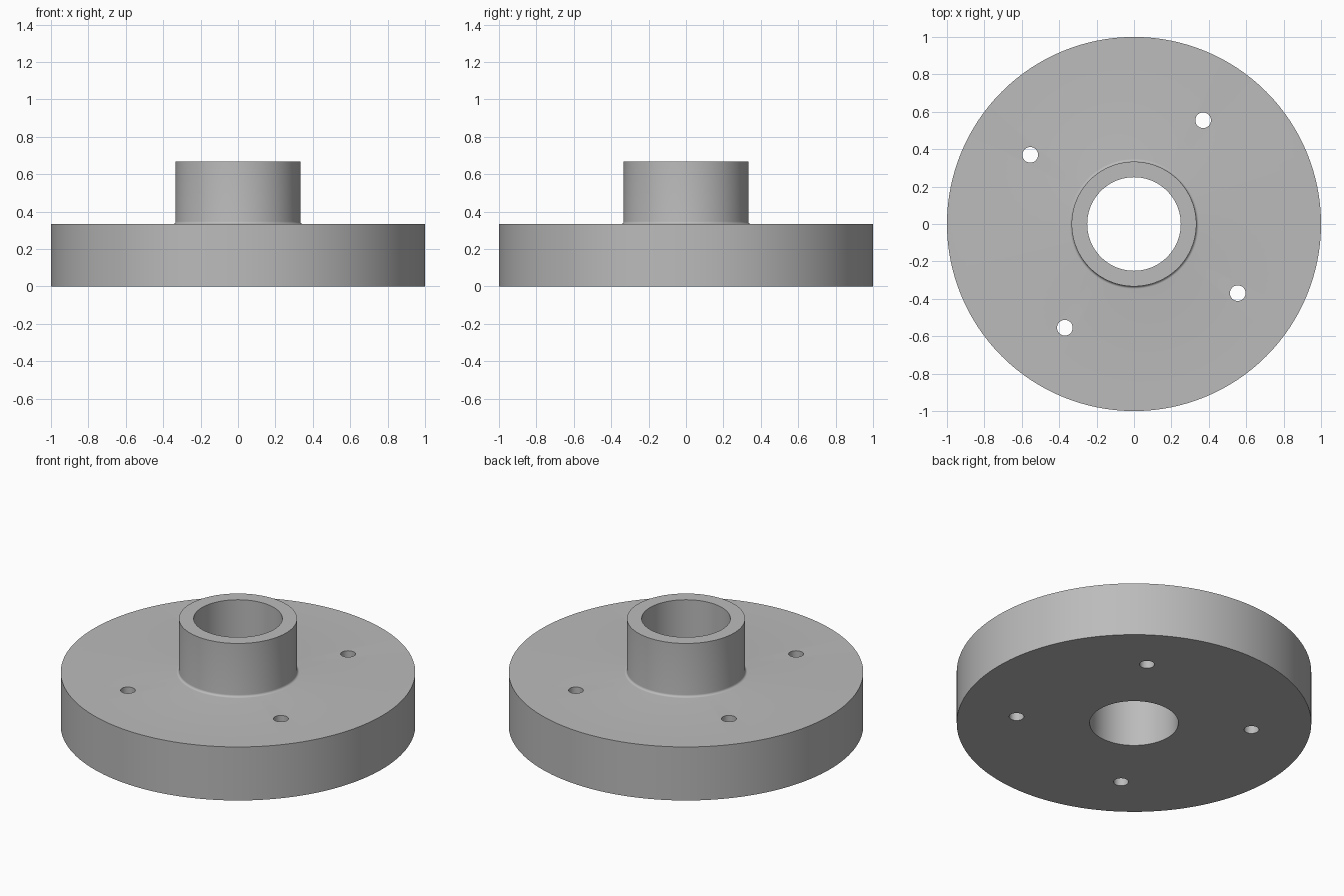
import bpy
import bmesh
from math import cos, sin, pi, radians, atan2

cube = bpy.data.objects.get("Cube")
if cube:
    bpy.data.objects.remove(cube, do_unlink=True)

RIM, HUB, BORE = 1.0, 1 / 3, 0.25
FLANGE_TOP, HUB_TOP = 1 / 3, 2 / 3
FILLET = 0.014
BOLT_CIRCLE, BOLT_RADIUS = 2 / 3, 0.042

steel = bpy.data.materials.new("grey_metal")
steel.use_nodes = True
grey = (0.5, 0.5, 0.5, 1)
steel.diffuse_color = grey
steel.node_tree.nodes["Principled BSDF"].inputs["Base Color"].default_value = grey


def lathe(name, profile, steps=128):
    """Revolve a closed (radius, height) profile about z."""
    bm = bmesh.new()
    rings = []
    for i in range(steps):
        a = 2 * pi * i / steps
        rings.append([bm.verts.new((r * cos(a), r * sin(a), z)) for r, z in profile])
    n = len(profile)
    for i in range(steps):
        here, after = rings[i], rings[(i + 1) % steps]
        for j in range(n):
            k = (j + 1) % n
            bm.faces.new((here[j], after[j], after[k], here[k]))
    bmesh.ops.recalc_face_normals(bm, faces=bm.faces)
    mesh = bpy.data.meshes.new(name)
    bm.to_mesh(mesh)
    bm.free()
    mesh.materials.append(steel)
    obj = bpy.data.objects.new(name, mesh)
    bpy.context.collection.objects.link(obj)
    return obj


# Flange and hub in one profile, with a small fillet where they meet
fillet = [(HUB + FILLET * (1 - cos(t)), FLANGE_TOP + FILLET * (1 - sin(t)))
          for t in (radians(90 - 15 * i) for i in range(7))]
fillet = fillet[:]
profile = [(BORE, 0), (RIM, 0), (RIM, FLANGE_TOP)] + fillet + [(HUB, HUB_TOP), (BORE, HUB_TOP)]
flange = lathe("flange_with_hub", profile)

# Four bolt holes on a rotated bolt circle
bm = bmesh.new()
start = atan2(3, 2)
for i in range(4):
    made = bmesh.ops.create_cone(bm, cap_ends=True, segments=32, depth=1,
                                 radius1=BOLT_RADIUS, radius2=BOLT_RADIUS)
    a = start + i * pi / 2
    bmesh.ops.translate(bm, verts=made["verts"],
                        vec=(BOLT_CIRCLE * cos(a), BOLT_CIRCLE * sin(a), 0.2))
mesh = bpy.data.meshes.new("bolt_hole_cutter")
bm.to_mesh(mesh)
bm.free()
mesh.materials.append(steel)
cutter = bpy.data.objects.new("bolt_hole_cutter", mesh)
bpy.context.collection.objects.link(cutter)
cutter.hide_render = True

drill = flange.modifiers.new("bolt_holes", "BOOLEAN")
drill.operation = "DIFFERENCE"
drill.solver = "EXACT"
drill.object = cutter

bpy.ops.object.select_all(action="DESELECT")
bpy.context.view_layer.objects.active = flange
flange.select_set(True)
bpy.ops.object.modifier_apply(modifier=drill.name)
bpy.data.objects.remove(cutter, do_unlink=True)
bpy.ops.object.shade_smooth_by_angle(angle=radians(30))
